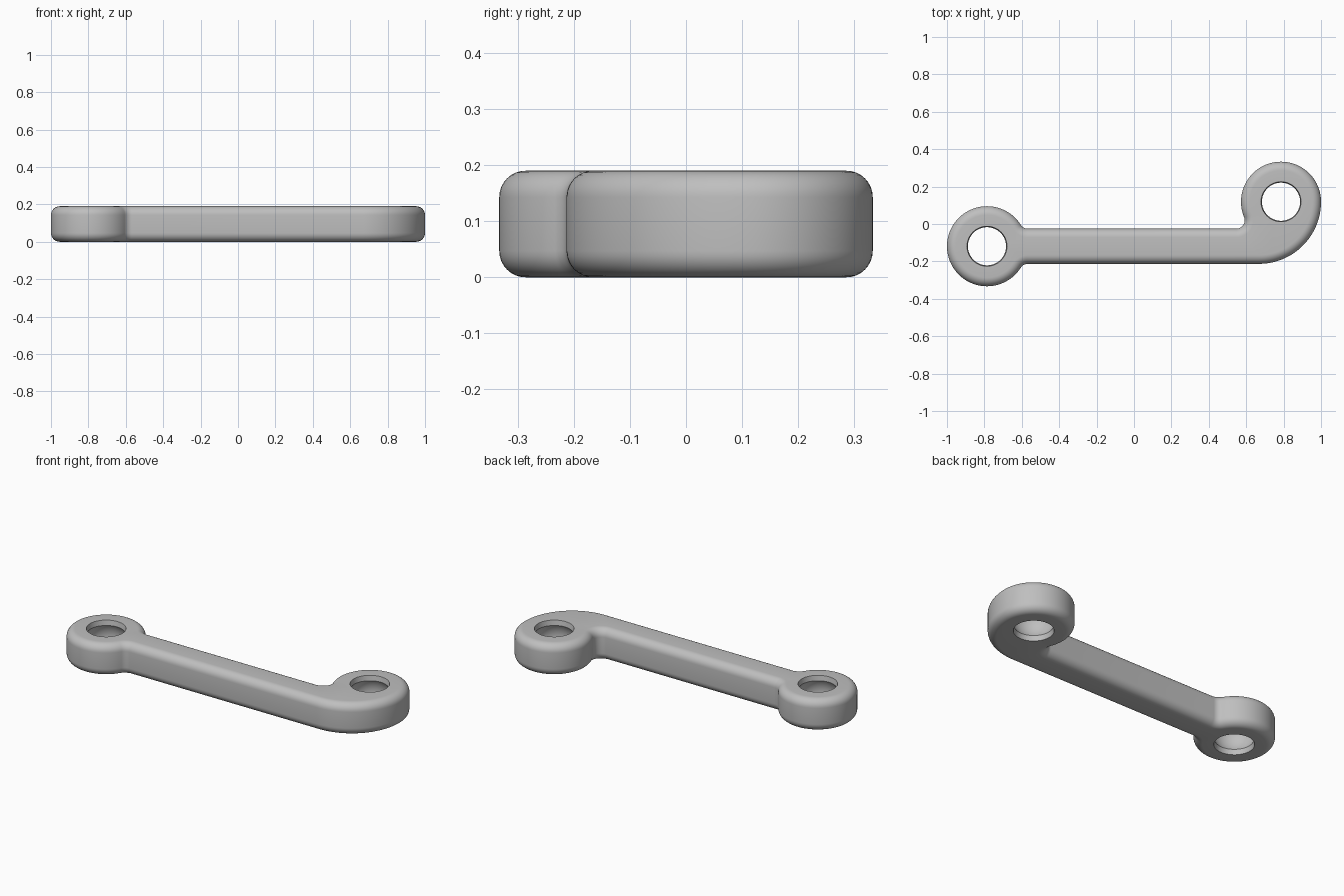
import bpy, bmesh
from math import pi, sin, cos, sqrt, atan2

cube = bpy.data.objects.get("Cube")
if cube:
    bpy.data.objects.remove(cube, do_unlink=True)

HEIGHT = 0.19          # thickness of the link
ROUND = 0.047          # rounding of the outer edges
EYE_X, EYE_Y = 0.786, 0.119
EYE_R = 0.214          # outer radius of both eyes
HALF = 0.094           # half width of the bar
FILLET = 0.045         # inner corner radius
BEND_R = 2 * EYE_Y + HALF   # outer bend running into the offset eye
LIP_R, THROAT_R, LIP_H = 0.107, 0.102, 0.03


def arc(cx, cy, r, start, end, n, skip_first=False):
    return [(cx + r * cos(start + (end - start) * i / n),
             cy + r * sin(start + (end - start) * i / n))
            for i in range(int(skip_first), n + 1)]


def outline(d):
    """Counter-clockwise outline of the link, inset by d."""
    lx, ly, rx, ry = -EYE_X, -EYE_Y, EYE_X, EYE_Y
    reach = EYE_R + FILLET
    # fillet centres beside the in-line eye
    dy = HALF + FILLET
    dx = sqrt(reach ** 2 - dy ** 2)
    a = atan2(dy, dx)
    # fillet centre beside the offset eye
    ey = ry - (ly + HALF + FILLET)
    ex = sqrt(reach ** 2 - ey ** 2)
    b = atan2(ey, ex)
    eye, corner = EYE_R - d, FILLET + d
    pts = arc(lx, ly, eye, a, 2 * pi - a, 72)
    pts += arc(lx + dx, ly - dy, corner, pi - a, pi / 2, 10, True)
    pts += arc(1 - BEND_R, ry, BEND_R - d, -pi / 2, 0, 36)
    pts += arc(rx, ry, eye, 0, pi + b, 54, True)
    pts += arc(rx - ex, ry - ey, corner, b, -pi / 2, 14, True)
    pts += arc(lx + dx, ly + dy, corner, -pi / 2, a - pi, 10)[:-1]
    return pts


def loft(bm, layers):
    """Skin closed rings of equal count; return the bottom and top rings."""
    rings = [[bm.verts.new((x, y, z)) for x, y in pts] for pts, z in layers]
    for low, high in zip(rings, rings[1:]):
        for i in range(len(low)):
            j = (i + 1) % len(low)
            bm.faces.new((low[i], low[j], high[j], high[i]))
    return rings[0], rings[-1]


bm = bmesh.new()

# Outer wall with rounded top and bottom edges
steps = 8
half_wall = [(ROUND * (1 - sin(pi / 2 * i / steps)),
              ROUND * (1 - cos(pi / 2 * i / steps))) for i in range(steps + 1)]
wall = half_wall + [(d, HEIGHT - z) for d, z in reversed(half_wall)]
ends = [loft(bm, [(outline(d), z) for d, z in wall])]

# Socket in each eye: a short lip above and below a ball-shaped hollow
mid = HEIGHT / 2
cavity = mid - LIP_H
ball = sqrt(THROAT_R ** 2 + cavity ** 2)
swing = atan2(cavity, THROAT_R)
angles = [swing * (i / 7 - 1) for i in range(15)]
socket = [(LIP_R, 0)]
socket += [(ball * cos(t), mid + ball * sin(t)) for t in angles]
socket += [(LIP_R, HEIGHT)]
for side in (-1, 1):
    layers = [(arc(side * EYE_X, side * EYE_Y, r, 0, 2 * pi, 64, True), z)
              for r, z in socket]
    ends.append(loft(bm, layers))

# Flat top and bottom faces around the openings
for level in (0, 1):
    edges = []
    for pair in ends:
        ring = pair[level]
        edges += [bm.edges.get((ring[i - 1], ring[i])) for i in range(len(ring))]
    bmesh.ops.triangle_fill(bm, edges=edges, use_beauty=True,
                            normal=(0, 0, 1 if level else -1))
bmesh.ops.recalc_face_normals(bm, faces=bm.faces)

mesh = bpy.data.meshes.new("link_arm")
bm.to_mesh(mesh)
bm.free()
link = bpy.data.objects.new("link_arm", mesh)
bpy.context.collection.objects.link(link)

# Grey metal
colour = (0.52, 0.52, 0.52, 1)
grey = bpy.data.materials.new("plain_grey")
grey.use_nodes = True
grey.diffuse_color = colour
grey.node_tree.nodes["Principled BSDF"].inputs["Base Color"].default_value = colour
mesh.materials.append(grey)

bpy.ops.object.select_all(action="DESELECT")
link.select_set(True)
bpy.context.view_layer.objects.active = link
bpy.ops.object.shade_smooth_by_angle()
